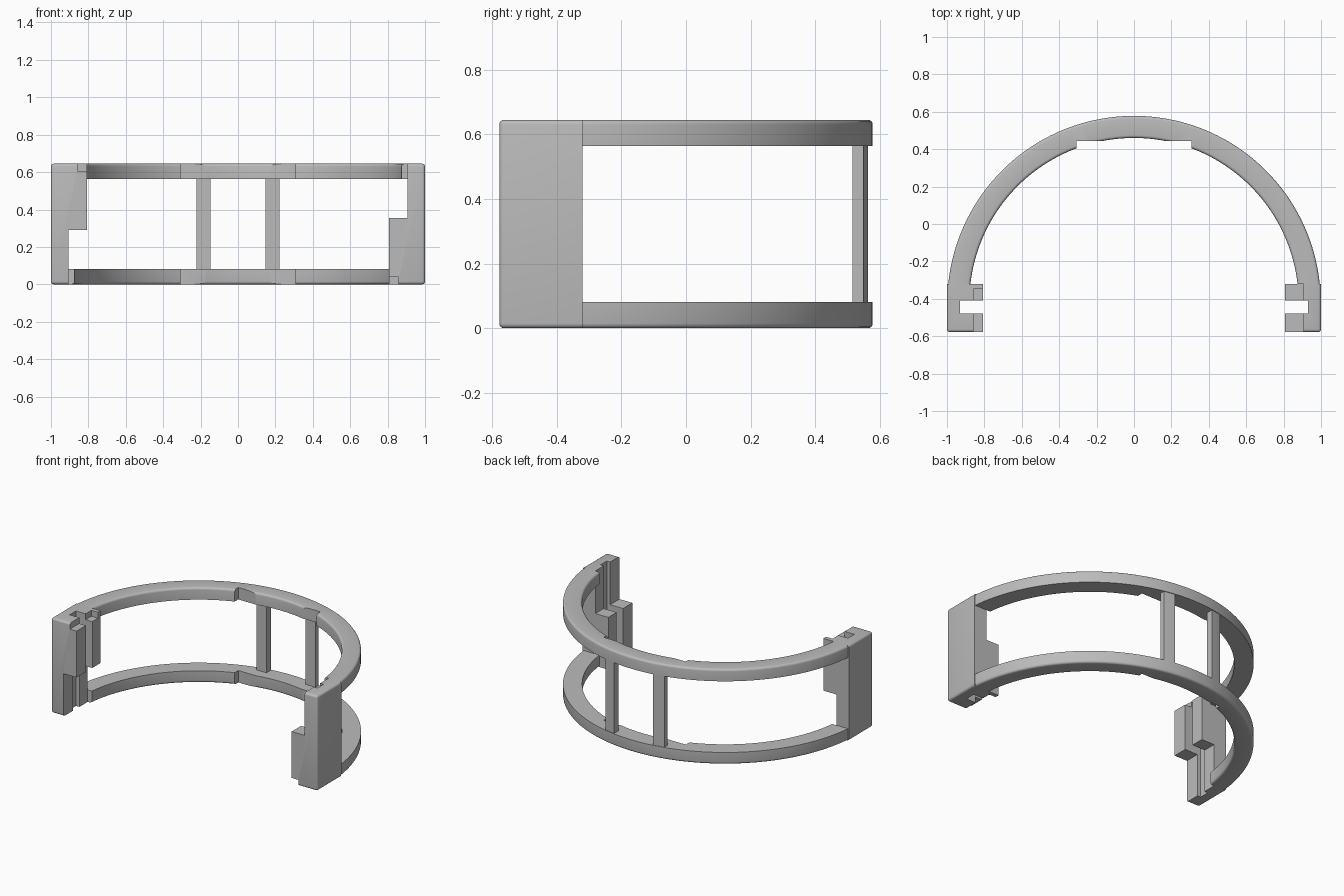
import bpy, bmesh, math
from mathutils import Matrix, Vector

if "Cube" in bpy.data.objects:
    bpy.data.objects.remove(bpy.data.objects["Cube"])

H = 0.645            # overall height
BAND = 0.081         # height of each arched band
R_OUT, R_IN, CY = 0.998, 0.88, -0.42
FRONT, BACK = -0.578, -0.32
ROUND = 0.015

grey = bpy.data.materials.new("plain grey")
grey.use_nodes = True
colour = (0.5, 0.5, 0.5, 1)
grey.diffuse_color = colour
grey.node_tree.nodes["Principled BSDF"].inputs["Base Color"].default_value = colour


def make(name, bm):
    bmesh.ops.recalc_face_normals(bm, faces=bm.faces)
    me = bpy.data.meshes.new(name)
    bm.to_mesh(me)
    bm.free()
    me.materials.append(grey)
    ob = bpy.data.objects.new(name, me)
    bpy.context.collection.objects.link(ob)
    return ob


def box_bm(lo, hi):
    bm = bmesh.new()
    bmesh.ops.create_cube(bm, size=1)
    lo, hi = Vector(lo), Vector(hi)
    for v in bm.verts:
        v.co = (lo + hi) / 2 + v.co * (hi - lo)
    return bm


def activate(ob):
    bpy.ops.object.select_all(action='DESELECT')
    ob.select_set(True)
    bpy.context.view_layer.objects.active = ob


def cut(ob, lo, hi):
    cutter = make("cutter", box_bm(lo, hi))
    cutter.hide_render = True
    mod = ob.modifiers.new("cut", 'BOOLEAN')
    mod.operation, mod.solver, mod.object = 'DIFFERENCE', 'EXACT', cutter
    activate(ob)
    bpy.ops.object.modifier_apply(modifier=mod.name)
    bpy.data.objects.remove(cutter)


def smooth(ob):
    activate(ob)
    bpy.ops.object.shade_smooth_by_angle(angle=math.radians(35))


def flip(bm):
    """Half turn about the front-to-back axis through mid height."""
    mid = Vector((0, 0, H / 2))
    bmesh.ops.rotate(bm, verts=bm.verts, cent=mid, matrix=Matrix.Rotation(math.pi, 3, 'Y'))


def arched_band(name, upper):
    # Cross-section with its two outermost corners rounded
    section = [(R_IN, BAND), (R_OUT, BAND)]
    for r, start in ((R_OUT - ROUND, 0), (R_IN + ROUND, -90)):
        for i in range(5):
            a = math.radians(start - i * 22.5)
            section.append((r + ROUND * math.cos(a), ROUND + ROUND * math.sin(a)))
    # Sweep the section, ending square against the end blocks
    bm = bmesh.new()
    steps = 120
    rows = []
    for i in range(steps + 1):
        row = []
        for r, z in section:
            first = math.asin((BACK - CY) / r)
            a = first + (math.pi - 2 * first) * i / steps
            row.append(bm.verts.new((r * math.cos(a), CY + r * math.sin(a), z)))
        rows.append(row)
    n = len(section)
    for p, q in zip(rows, rows[1:]):
        for j in range(n):
            k = (j + 1) % n
            bm.faces.new((p[j], p[k], q[k], q[j]))
    bm.faces.new(rows[0])
    bm.faces.new(rows[-1])
    if upper:
        flip(bm)
    ob = make(name, bm)
    # Flat recess on the inside of the arch
    cut(ob, (-0.308, 0.2, -0.1), (0.308, 0.443, H + 0.1))
    smooth(ob)


arched_band("lower_band", False)
arched_band("upper_band", True)

# Two uprights joining the bands, outer faces following the arch
for side, name in ((1, "left_upright"), (-1, "right_upright")):
    bm = bmesh.new()
    outline = [(0.222, 0.515), (0.147, 0.515)]
    for i in range(5):
        x = 0.147 + 0.075 * i / 4
        outline.append((x, CY + math.sqrt((R_OUT - 0.004) ** 2 - x * x)))
    face = bm.faces.new([bm.verts.new((side * x, y, BAND - 0.01)) for x, y in outline])
    ext = bmesh.ops.extrude_face_region(bm, geom=[face])
    up = [g for g in ext["geom"] if isinstance(g, bmesh.types.BMVert)]
    bmesh.ops.translate(bm, verts=up, vec=(0, 0, H - 2 * BAND + 0.02))
    smooth(make(name, bm))

# Left end block: rounded outside, then slotted and stepped
bm = box_bm((0.808, FRONT, 0), (1, BACK, H))
outer_edges = []
for e in bm.edges:
    m = (e.verts[0].co + e.verts[1].co) / 2
    on = [m.x > 0.999, m.y < FRONT + 0.001, abs(m.z - H / 2) > H / 2 - 0.001]
    if sum(on) >= 2:
        outer_edges.append(e)
bmesh.ops.bevel(bm, geom=outer_edges, offset=ROUND, segments=4, profile=0.5, affect='EDGES')
left = make("left_end_block", bm)
cut(left, (0.7, -0.478, -0.1), (0.93, -0.41, H + 0.1))      # slot
cut(left, (0.7, -0.7, 0.355), (0.905, -0.2, H + 0.1))       # half-height lips
cut(left, (0.7, -0.7, -0.1), (0.858, -0.348, 0.04))         # small end step

# Right end block is the left one turned upside down
bm = bmesh.new()
bm.from_mesh(left.data)
flip(bm)
right = make("right_end_block", bm)
smooth(left)
smooth(right)
